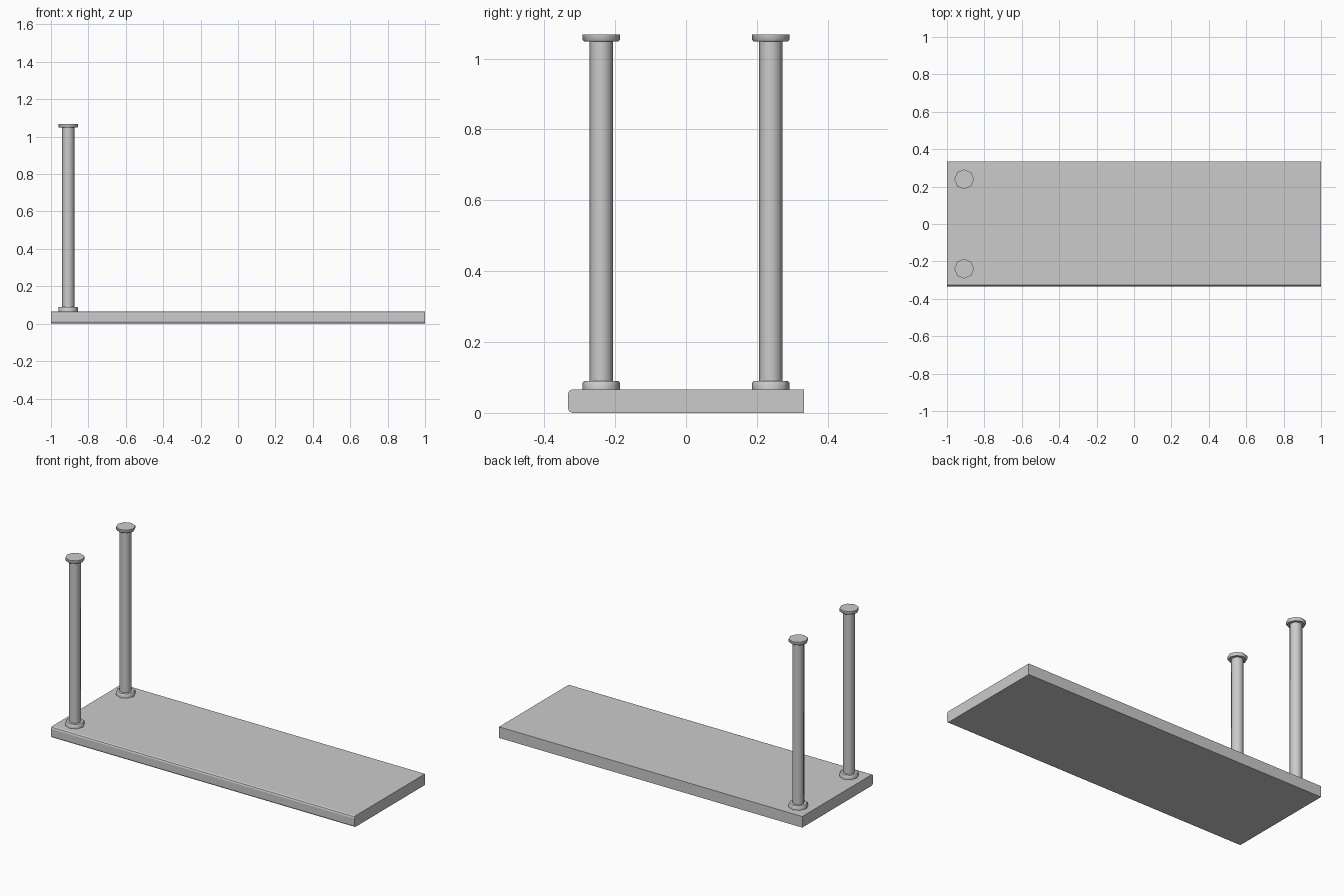
import bpy, bmesh
from math import cos, sin, pi, radians

if "Cube" in bpy.data.objects:
    bpy.data.objects.remove(bpy.data.objects["Cube"])

BOARD_TOP, POST_TOP = 0.066, 1.068
POST_X, POST_Y, SIDES = -0.908, 0.239, 8


def finish(bm, name, smooth=None):
    bmesh.ops.recalc_face_normals(bm, faces=bm.faces)
    mesh = bpy.data.meshes.new(name)
    bm.to_mesh(mesh)
    bm.free()
    obj = bpy.data.objects.new(name, mesh)
    bpy.context.collection.objects.link(obj)
    if smooth:
        bpy.context.view_layer.objects.active = obj
        obj.select_set(True)
        bpy.ops.object.shade_smooth_by_angle(angle=radians(smooth))
        obj.select_set(False)
    return obj


def lathe(name, profile, y):
    """Capped eight-sided turning from (radius, height) pairs."""
    bm = bmesh.new()
    rings = [[bm.verts.new((POST_X + r * sin(2 * pi * i / SIDES),
                            y + r * cos(2 * pi * i / SIDES), z))
              for i in range(SIDES)] for r, z in profile]
    for a, b in zip(rings, rings[1:]):
        for i in range(SIDES):
            j = (i + 1) % SIDES
            bm.faces.new((a[i], a[j], b[j], b[i]))
    bm.faces.new(rings[0])
    bm.faces.new(rings[-1])
    return finish(bm, name, 46)


# Board: side profile with a softened front edge, extruded along x
c = 0.012
profile = [(-0.333 + c, 0), (0.333, 0), (0.333, BOARD_TOP),
           (-0.333 + c, BOARD_TOP), (-0.333 + c * 0.3, BOARD_TOP - c * 0.3),
           (-0.333, BOARD_TOP - c), (-0.333, c), (-0.333 + c * 0.3, c * 0.3)]
bm = bmesh.new()
end = bm.faces.new([bm.verts.new((-1, y, z)) for y, z in profile])
ext = bmesh.ops.extrude_face_region(bm, geom=[end], use_keep_orig=True)
bmesh.ops.translate(bm, vec=(2, 0, 0),
                    verts=[v for v in ext["geom"] if isinstance(v, bmesh.types.BMVert)])
finish(bm, "shelf_board")

# Posts: shaft with a flange at each end
R, S, H, B = 0.0525, 0.033, 0.024, 0.004
for side, y in (("front", -POST_Y), ("back", POST_Y)):
    lathe(side + "_post", [(S, BOARD_TOP), (S, POST_TOP)], y)
    lathe(side + "_lower_flange",
          [(R, BOARD_TOP), (R, BOARD_TOP + H - B), (R - B, BOARD_TOP + H),
           (S, BOARD_TOP + H)], y)
    lathe(side + "_upper_flange",
          [(S, POST_TOP - H + B), (R - B, POST_TOP - H + B),
           (R, POST_TOP - H + 2 * B), (R, POST_TOP)], y)
